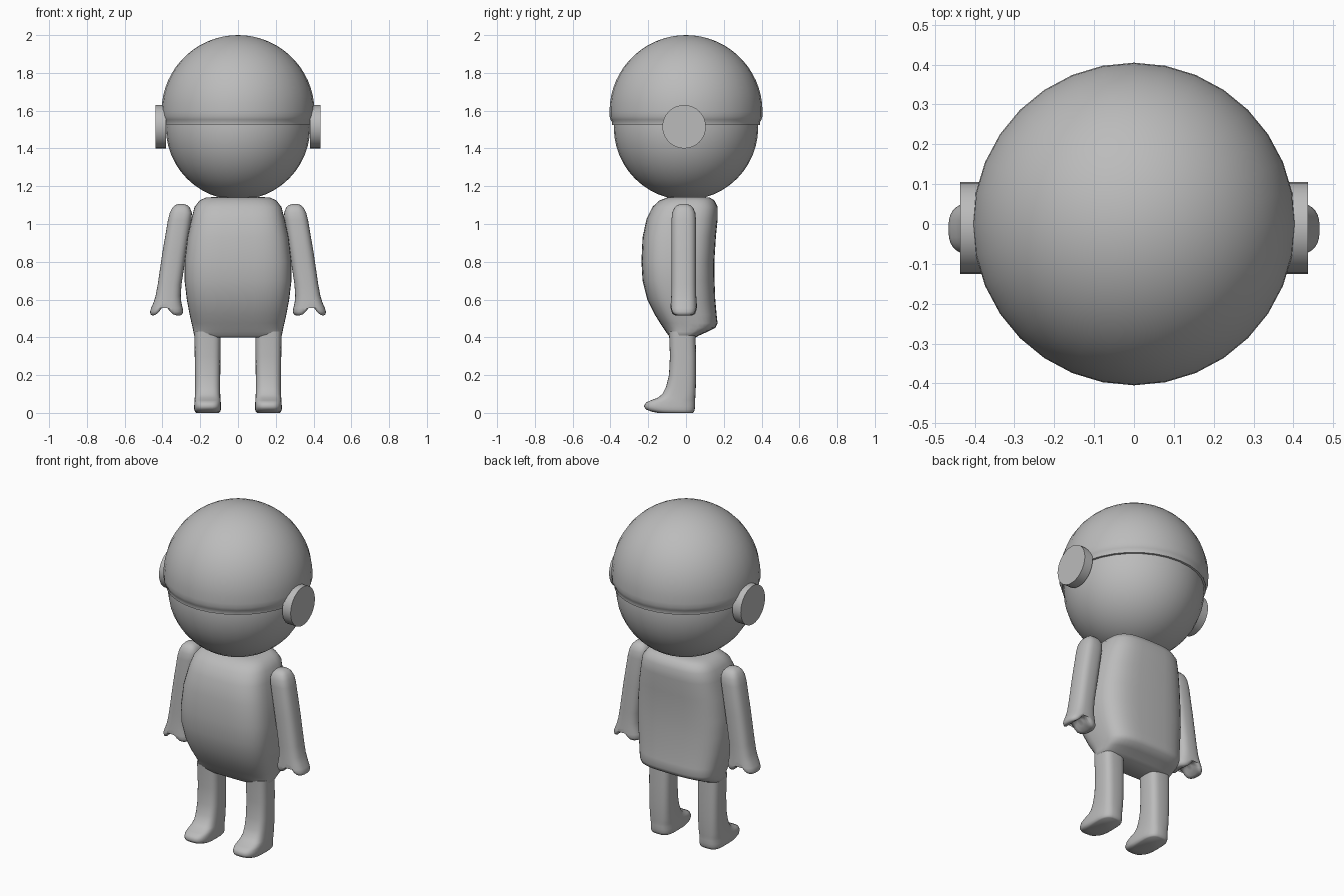
import bpy, bmesh, math
from mathutils import Matrix

grey = bpy.data.materials.new("plain grey")
grey.diffuse_color = (0.5, 0.5, 0.5, 1)


def finish(name, bm, angle=60, mirror=False):
    bmesh.ops.recalc_face_normals(bm, faces=bm.faces)
    me = bpy.data.meshes.new(name)
    bm.to_mesh(me)
    bm.free()
    me.materials.append(grey)
    ob = bpy.data.objects.new(name, me)
    bpy.context.collection.objects.link(ob)
    bpy.ops.object.select_all(action='DESELECT')
    ob.select_set(True)
    bpy.context.view_layer.objects.active = ob
    bpy.ops.object.shade_smooth_by_angle(angle=math.radians(angle))
    if mirror:
        ob.modifiers.new("Mirror", 'MIRROR')
    return ob


def loft(rings, n=3.0, seg=32, warp=None):
    """Skin rounded-box rings (z, x0, x1, y0, y1); warp lifts z across the width."""
    bm = bmesh.new()
    loops = []
    for i, (z, x0, x1, y0, y1) in enumerate(rings):
        loop = []
        for k in range(seg):
            a = 2 * math.pi * k / seg
            c, s = math.cos(a), math.sin(a)
            u = math.copysign(abs(c) ** (2 / n), c)
            v = math.copysign(abs(s) ** (2 / n), s)
            x = (x0 + x1) / 2 + u * (x1 - x0) / 2
            y = (y0 + y1) / 2 + v * (y1 - y0) / 2
            loop.append(bm.verts.new((x, y, z + (warp(x, z) if warp else 0))))
        loops.append(loop)
    for a, b in zip(loops, loops[1:]):
        for k in range(seg):
            j = (k + 1) % seg
            bm.faces.new((a[k], a[j], b[j], b[k]))
    bm.faces.new(loops[0])
    bm.faces.new(loops[-1])
    return bm


# Head
bm = bmesh.new()
bmesh.ops.create_uvsphere(bm, u_segments=32, v_segments=24, radius=0.382,
                          matrix=Matrix.Translation((0, 0, 1.51)))
finish("head", bm)

# Domed cap with a tucked-in rim
profile = [(0.405 * math.cos(math.radians(t)), 1.595 + 0.405 * math.sin(math.radians(t)))
           for t in range(90, -1, -6)]
profile += [(0.405, 1.57), (0.399, 1.552), (0.392, 1.54), (0.392, 1.525), (0.37, 1.522)]
bm = bmesh.new()
vs = [bm.verts.new((r, 0, z)) for r, z in profile]
es = [bm.edges.new(p) for p in zip(vs, vs[1:])]
bmesh.ops.spin(bm, geom=vs + es, cent=(0, 0, 0), axis=(0, 0, 1),
               angle=2 * math.pi, steps=32, use_duplicate=False)
bmesh.ops.remove_doubles(bm, verts=bm.verts, dist=1e-4)
finish("cap", bm)

# Ear discs
bm = bmesh.new()
bmesh.ops.create_cone(bm, cap_ends=True, segments=32, radius1=0.115, radius2=0.115, depth=0.055,
                      matrix=Matrix.Translation((0.409, -0.01, 1.515)) @ Matrix.Rotation(math.pi / 2, 4, 'Y'))
finish("ears", bm, 40, True)

# Torso: z, half width, front y, back y
torso = [(1.143, 0.12, -0.07, 0.09), (1.14, 0.17, -0.10, 0.125), (1.125, 0.203, -0.14, 0.15),
         (1.09, 0.23, -0.178, 0.168), (1.03, 0.246, -0.208, 0.168), (0.93, 0.268, -0.23, 0.158),
         (0.8, 0.283, -0.236, 0.15), (0.7, 0.283, -0.23, 0.151), (0.6, 0.271, -0.205, 0.155),
         (0.52, 0.256, -0.165, 0.162), (0.475, 0.246, -0.137, 0.167), (0.45, 0.24, -0.12, 0.155),
         (0.43, 0.236, -0.107, 0.115), (0.41, 0.232, -0.092, 0.07), (0.398, 0.215, -0.08, 0.05)]
finish("torso", loft([(z, -w, w, f, b) for z, w, f, b in torso], 3.3, 40), 80)

# Legs with feet: z, front y, back y, half width
leg = [(0.43, -0.09, 0.05, 0.07), (0.3, -0.085, 0.053, 0.068), (0.2, -0.09, 0.053, 0.067),
       (0.14, -0.105, 0.052, 0.067), (0.1, -0.125, 0.05, 0.067), (0.08, -0.15, 0.049, 0.068),
       (0.067, -0.185, 0.048, 0.069), (0.055, -0.212, 0.048, 0.07), (0.035, -0.223, 0.048, 0.071),
       (0.018, -0.212, 0.046, 0.071), (0.006, -0.18, 0.042, 0.067), (0.0, -0.15, 0.035, 0.06)]
finish("legs", loft([(z, 0.161 - w, 0.161 + w, f, b) for z, f, b, w in leg], 3.2), 80, True)


# Arms ending in a notched hand: z, inner x, outer x, half depth
def notch(x, z):
    return 0.05 * math.exp(-((x - 0.388) / 0.032) ** 2) if z < 0.54 else 0


arm = [(1.107, 0.29, 0.312, 0.012), (1.1, 0.268, 0.333, 0.035), (1.085, 0.254, 0.348, 0.05),
       (1.06, 0.244, 0.361, 0.061), (1.02, 0.247, 0.371, 0.065), (0.85, 0.273, 0.4, 0.065),
       (0.68, 0.299, 0.425, 0.065), (0.62, 0.303, 0.436, 0.066), (0.585, 0.3, 0.447, 0.068),
       (0.555, 0.293, 0.46, 0.069), (0.535, 0.29, 0.466, 0.069), (0.521, 0.297, 0.463, 0.064),
       (0.515, 0.308, 0.454, 0.055), (0.516, 0.33, 0.435, 0.04), (0.518, 0.355, 0.415, 0.02),
       (0.518, 0.38, 0.395, 0.005)]
finish("arms", loft([(z, a, b, -0.012 - d, -0.012 + d) for z, a, b, d in arm], 2.8, 32, notch), 80, True)
